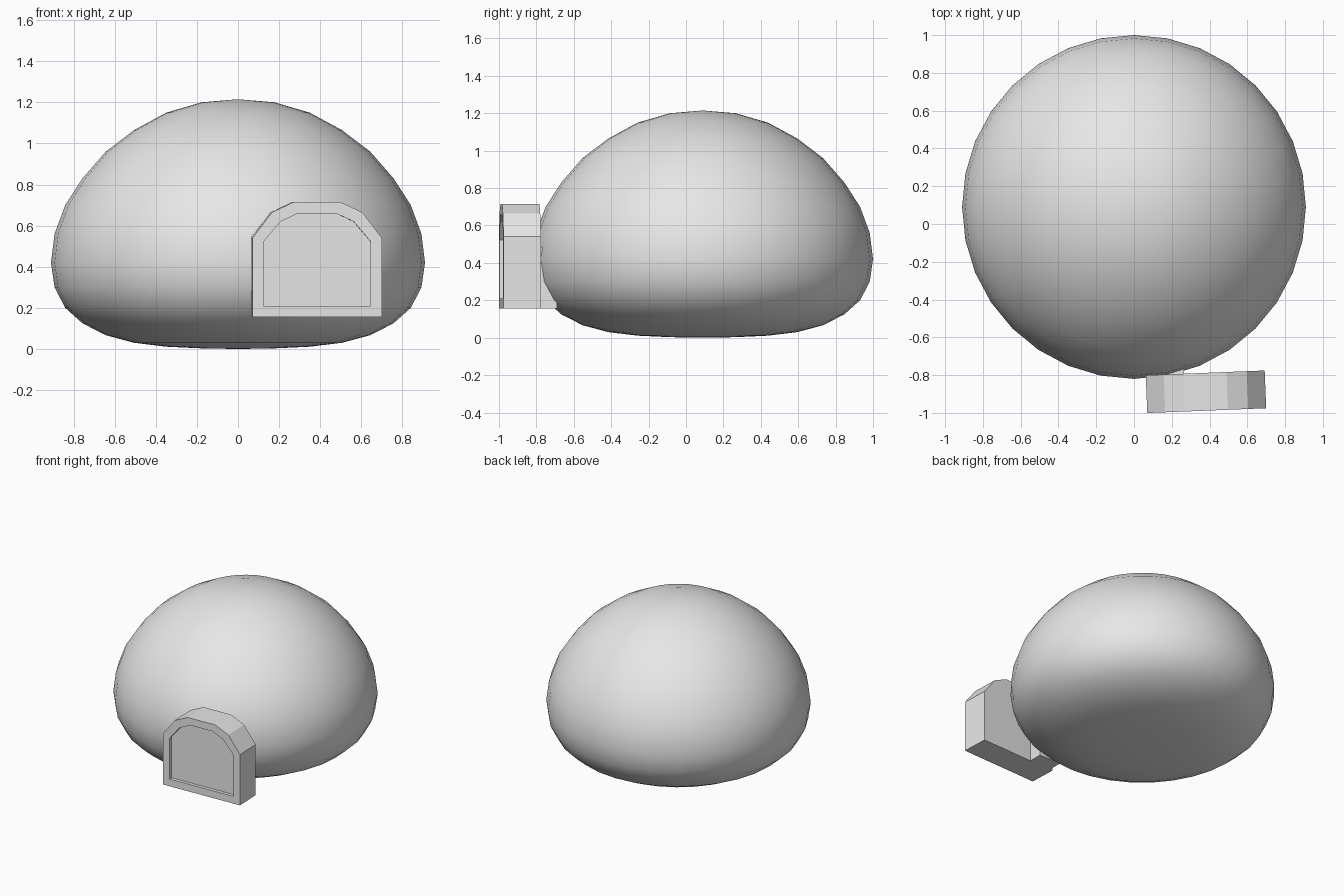
import bpy, bmesh, math
from mathutils import Matrix

cube = bpy.data.objects.get("Cube")
if cube:
    bpy.data.objects.remove(cube)

grey = bpy.data.materials.new("plain_grey")
grey.use_nodes = True
grey.diffuse_color = (0.8, 0.8, 0.8, 1)
grey.node_tree.nodes["Principled BSDF"].inputs["Base Color"].default_value = (0.8, 0.8, 0.8, 1)


def add_object(name, bm, smooth=False):
    bmesh.ops.recalc_face_normals(bm, faces=bm.faces)
    for face in bm.faces:
        face.smooth = smooth
    mesh = bpy.data.meshes.new(name)
    bm.to_mesh(mesh)
    bm.free()
    mesh.materials.append(grey)
    obj = bpy.data.objects.new(name, mesh)
    bpy.context.collection.objects.link(obj)
    return obj


# Dome: sphere whose rings are moved to a rounded top and a flattened base
RADIUS = 0.91
HEIGHTS = [1.215, 1.2, 1.15, 1.065, 0.96, 0.83, 0.7, 0.56, 0.42,
           0.3, 0.2, 0.125, 0.067, 0.03, 0.011, 0.003, 0]
bm = bmesh.new()
bmesh.ops.create_uvsphere(bm, u_segments=32, v_segments=16, radius=RADIUS)
for v in bm.verts:
    ring = round(math.acos(max(-1, min(1, v.co.z / RADIUS))) / math.pi * 16)
    v.co.z = HEIGHTS[ring]
dome = add_object("dome", bm, smooth=True)
dome.location = (0, 0.09, 0)


# Doorway: arched block with a shallow recessed panel, turned slightly
def arch(bm, half, y):
    outline = half + [(-x, z) for x, z in reversed(half)]
    return [bm.verts.new((x, y, z)) for x, z in outline]


def bridge(bm, a, b):
    for i in range(len(a)):
        j = (i + 1) % len(a)
        bm.faces.new((a[i], a[j], b[j], b[i]))


OUTER = [(0.315, 0.155), (0.315, 0.54), (0.22, 0.665), (0.113, 0.715)]
INNER = [(0.26, 0.21), (0.26, 0.523), (0.178, 0.62), (0.092, 0.66)]
bm = bmesh.new()
rings = [arch(bm, OUTER, 0.2), arch(bm, OUTER, 0),
         arch(bm, INNER, 0), arch(bm, INNER, 0.025)]
for a, b in zip(rings, rings[1:]):
    bridge(bm, a, b)
bm.faces.new(rings[0])
bm.faces.new(rings[-1])
doorway = add_object("doorway", bm)
doorway.location = (0.385, -0.988, 0)
doorway.rotation_euler.z = 0.04

# Connector joining the doorway to the dome
bm = bmesh.new()
bmesh.ops.create_cube(bm, size=1, matrix=Matrix.Translation((0.175, -0.745, 0.32))
                      @ Matrix.Diagonal((0.18, 0.11, 0.33, 1)))
add_object("connector", bm)
